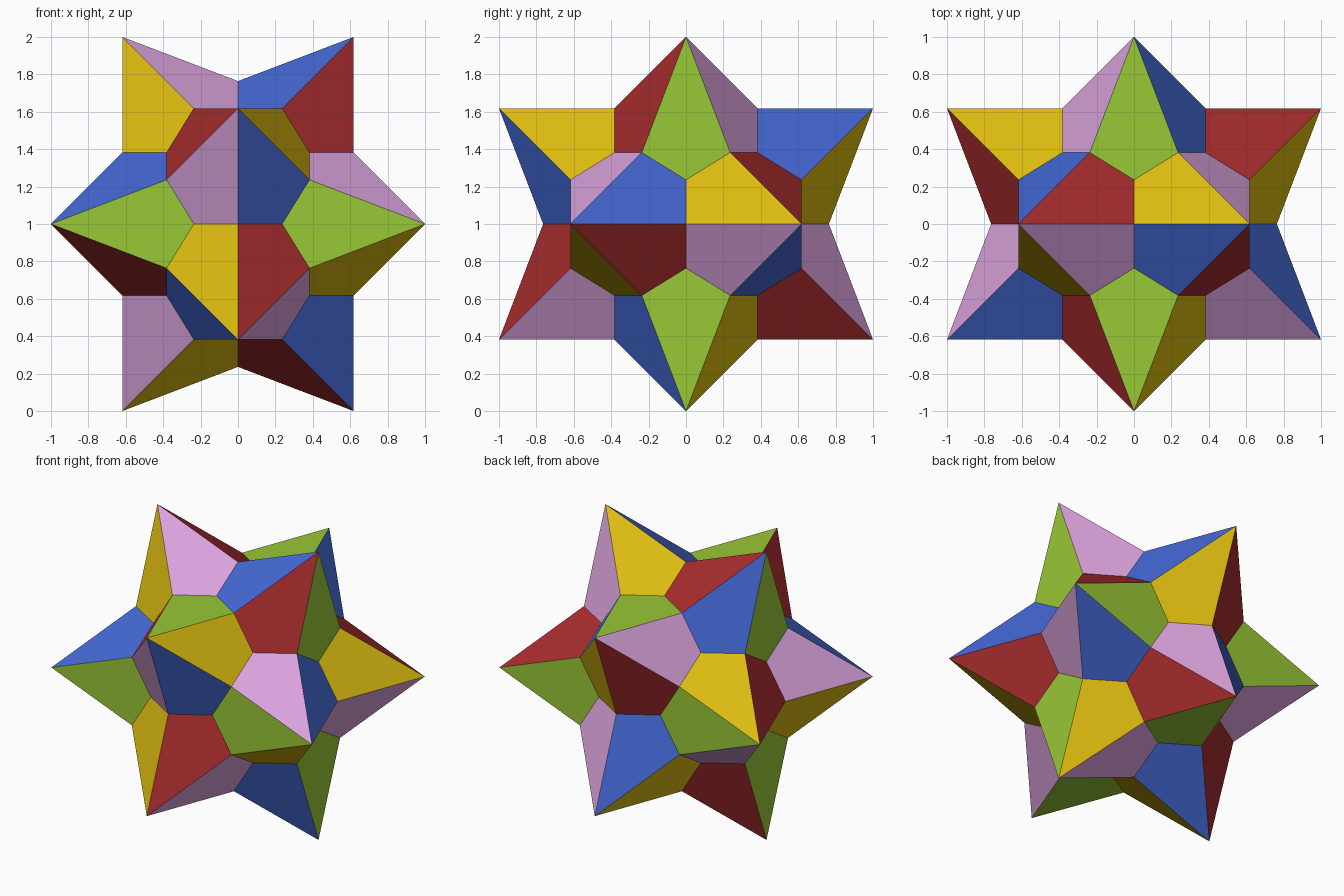
import bpy
import bmesh
from mathutils import Vector

cube = bpy.data.objects.get("Cube")
if cube:
    bpy.data.objects.remove(cube, do_unlink=True)

PHI = (1 + 5 ** 0.5) / 2


def linear(c):
    c /= 255
    return c / 12.92 if c <= 0.04045 else ((c + 0.055) / 1.055) ** 2.4


def make_material(name, rgb):
    colour = [linear(c) for c in rgb] + [1]
    mat = bpy.data.materials.new(name)
    mat.use_nodes = True
    mat.diffuse_color = colour
    mat.node_tree.nodes["Principled BSDF"].inputs["Base Color"].default_value = colour
    return mat


# Each colour owns three perpendicular face directions, given here by one of them
slant_x, slant_y, slant_z = 0.5, PHI / 2, 0.5 / PHI
palette = [
    ("leaf green", (152, 200, 54), (0, 0, 1)),
    ("golden yellow", (220, 187, 16), (-slant_x, -slant_y, slant_z)),
    ("brick red", (168, 44, 46), (slant_x, -slant_y, slant_z)),
    ("pale plum", (218, 162, 220), (-slant_x, -slant_y, -slant_z)),
    ("royal blue", (68, 104, 212), (slant_x, -slant_y, -slant_z)),
]


def colour_index(normal):
    # Parallel or perpendicular to a palette direction means that colour
    def mismatch(i):
        d = abs(normal.dot(Vector(palette[i][2])))
        return min(d, abs(1 - d))
    return min(range(len(palette)), key=mismatch)


# Icosahedron frame whose corners become the spike tips
frame = bmesh.new()
for a in (-1, 1):
    for b in (-1 / PHI, 1 / PHI):
        for tip in ((b, 0, a), (0, a, b), (a, b, 0)):
            frame.verts.new(tip)
bmesh.ops.convex_hull(frame, input=frame.verts[:])

# Three kites per frame triangle: tip, valley, pit, valley
star = bmesh.new()
for tri in frame.faces:
    corners = [v.co for v in tri.verts]
    for i in range(3):
        t, a, b = corners[i:] + corners[:i]
        kite = (t, (t + a) / PHI ** 2, (t + a + b) / PHI ** 3, (t + b) / PHI ** 2)
        star.faces.new([star.verts.new(p) for p in kite])
frame.free()
bmesh.ops.remove_doubles(star, verts=star.verts[:], dist=0.001)
bmesh.ops.recalc_face_normals(star, faces=star.faces[:])

# Colour by face direction, then stand the star on the floor
star.normal_update()
for face in star.faces:
    face.material_index = colour_index(face.normal)
bmesh.ops.translate(star, verts=star.verts[:], vec=(0, 0, 1))

mesh = bpy.data.meshes.new("spiked_star")
star.to_mesh(mesh)
star.free()
for name, rgb, _ in palette:
    mesh.materials.append(make_material(name, rgb))
bpy.context.collection.objects.link(bpy.data.objects.new("spiked_star", mesh))
